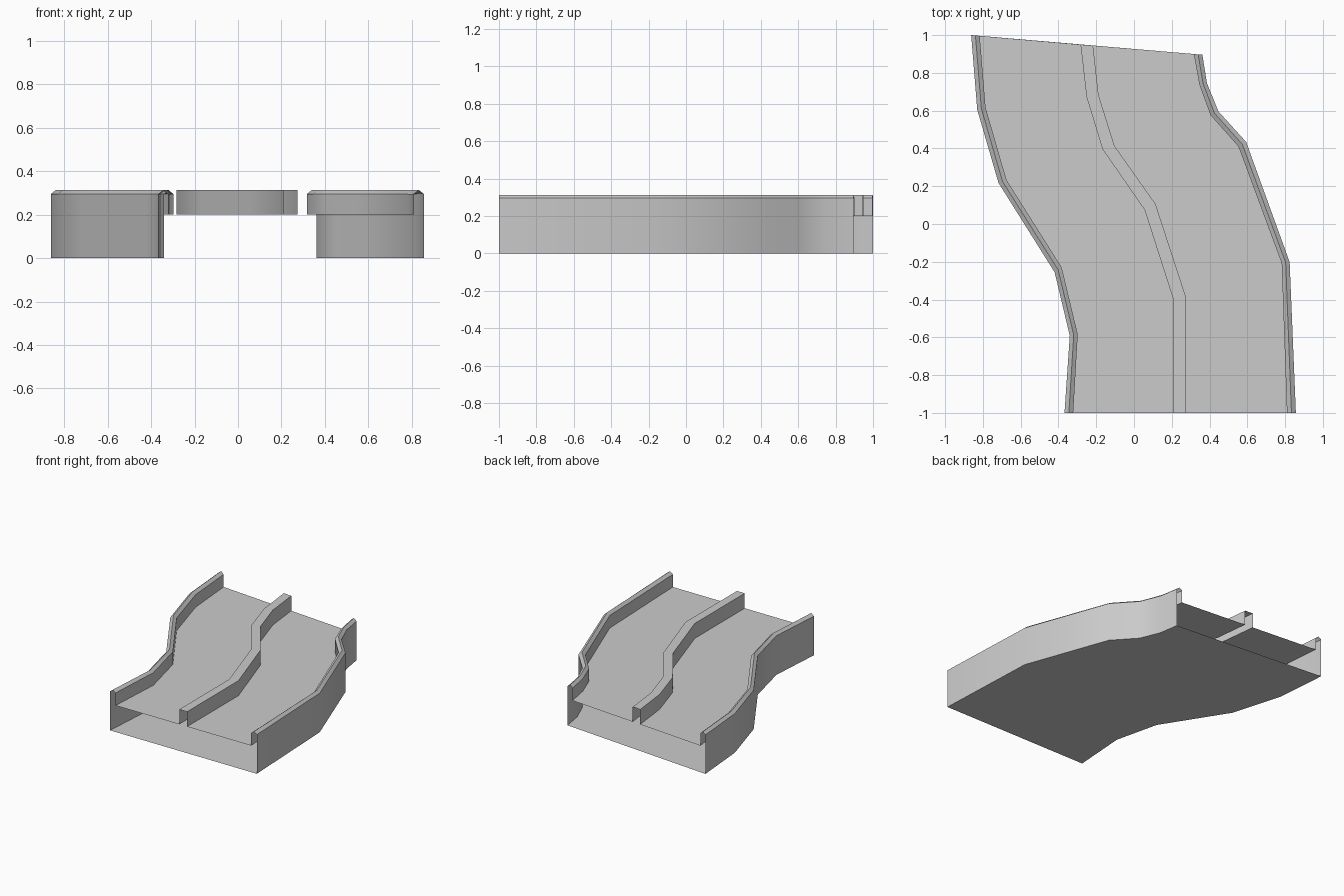
import bpy, bmesh
from mathutils import Vector

if "Cube" in bpy.data.objects:
    bpy.data.objects.remove(bpy.data.objects["Cube"])

DECK, SHOULDER, TOP = 0.2, 0.295, 0.313

# Plan-view paths, back to front, six stations each
LEFT_OUT = [(-.862, 1), (-.83, .605), (-.717, .217), (-.42, -.256), (-.34, -.592), (-.368, -1)]
LEFT_IN = [(-.817, .996), (-.786, .617), (-.675, .233), (-.383, -.23), (-.298, -.584), (-.322, -1)]
DIV_L = [(-.283, .95), (-.251, .672), (-.167, .397), (.056, .075), (.21, -.405), (.21, -1)]
DIV_R = [(-.217, .945), (-.188, .684), (-.103, .413), (.114, .106), (.275, -.387), (.275, -1)]
RIGHT_IN = [(.317, .9), (.347, .735), (.405, .577), (.553, .41), (.782, -.208), (.81, -1)]
RIGHT_OUT = [(.362, .896), (.386, .746), (.447, .596), (.594, .434), (.824, -.202), (.857, -1)]


def mid(a, b):
    return [((p[0] + q[0]) / 2, (p[1] + q[1]) / 2) for p, q in zip(a, b)]


def strip(name, profile):
    """Loft a surface through (path, height) rails, given clockwise as seen from the front."""
    bm = bmesh.new()
    rails = [[bm.verts.new((x, y, z)) for x, y in path] for path, z in profile]
    for a, b in zip(rails, rails[1:]):
        for i in range(len(a) - 1):
            bm.faces.new((a[i], a[i + 1], b[i + 1], b[i]))
    me = bpy.data.meshes.new(name)
    bm.to_mesh(me)
    bm.free()
    ob = bpy.data.objects.new(name, me)
    bpy.context.collection.objects.link(ob)
    bpy.ops.object.select_all(action='DESELECT')
    ob.select_set(True)
    bpy.context.view_layer.objects.active = ob
    bpy.ops.object.shade_smooth_by_angle(angle=0.52)
    return ob


# Side walls with ridged caps
strip("left_wall", [(LEFT_OUT, 0), (LEFT_OUT, SHOULDER), (mid(LEFT_OUT, LEFT_IN), TOP),
                    (LEFT_IN, SHOULDER), (LEFT_IN, DECK)])
strip("right_wall", [(RIGHT_IN, DECK), (RIGHT_IN, SHOULDER), (mid(RIGHT_IN, RIGHT_OUT), TOP),
                     (RIGHT_OUT, SHOULDER), (RIGHT_OUT, 0)])
# Two lanes and the hollow divider between them
strip("left_lane", [(LEFT_IN, DECK), (DIV_L, DECK)])
strip("right_lane", [(DIV_R, DECK), (RIGHT_IN, DECK)])
strip("divider", [(DIV_L, DECK), (DIV_L, TOP), (DIV_R, TOP), (DIV_R, DECK)])
# Underside
strip("underside", [(RIGHT_OUT, 0), (LEFT_OUT, 0)])
